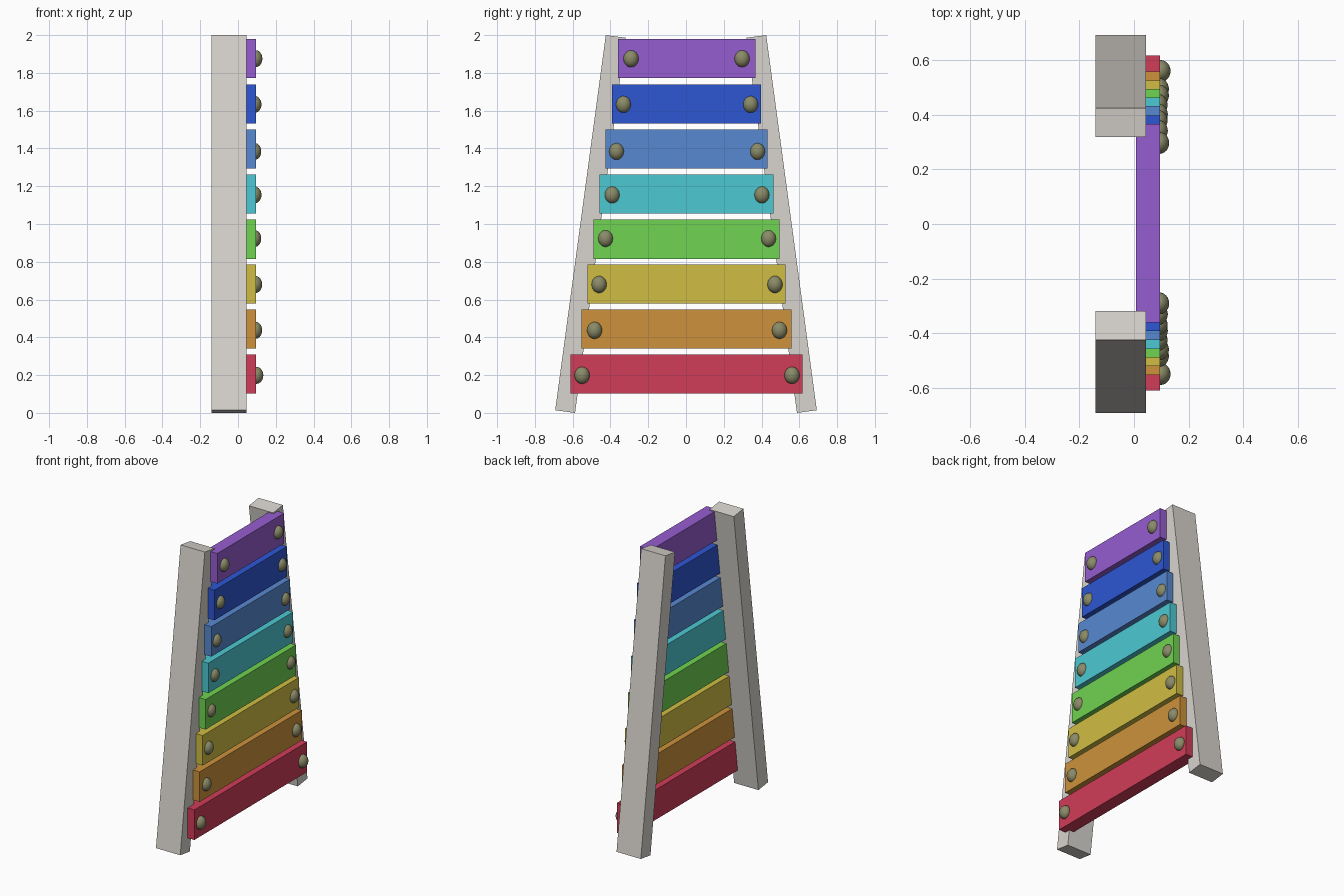
import bpy, bmesh, math
from mathutils import Matrix

if "Cube" in bpy.data.objects:
    bpy.data.objects.remove(bpy.data.objects["Cube"])


def material(name, rgb):
    """Flat material from 0-255 sRGB values."""
    m = bpy.data.materials.new(name)
    lin = [((c / 255 + 0.055) / 1.055) ** 2.4 for c in rgb]
    m.diffuse_color = (*lin, 1.0)
    m.use_nodes = True
    m.node_tree.nodes["Principled BSDF"].inputs["Base Color"].default_value = m.diffuse_color
    return m


def add_object(name, bm, mat):
    mesh = bpy.data.meshes.new(name)
    bm.to_mesh(mesh)
    bm.free()
    mesh.materials.append(mat)
    obj = bpy.data.objects.new(name, mesh)
    bpy.context.collection.objects.link(obj)
    return obj


def box(name, centre, size, mat, tilt=0.0):
    bm = bmesh.new()
    bmesh.ops.create_cube(bm, size=1.0)
    bmesh.ops.transform(bm, matrix=Matrix.Diagonal((*size, 1)), verts=bm.verts)
    obj = add_object(name, bm, mat)
    obj.location = centre
    obj.rotation_euler.x = tilt
    return obj


def knob(name, centre, radii, mat):
    bm = bmesh.new()
    bmesh.ops.create_uvsphere(bm, u_segments=24, v_segments=14, radius=1.0)
    bmesh.ops.transform(bm, matrix=Matrix.Diagonal((*radii, 1)), verts=bm.verts)
    for f in bm.faces:
        f.smooth = True
    obj = add_object(name, bm, mat)
    obj.location = centre
    return obj


rail_mat = material("pale grey", (216, 212, 206))
knob_mat = material("olive bronze", (138, 138, 104))

# Two leaning side rails
LEAN = math.radians(7.68)
for label, side in (("left", -1), ("right", 1)):
    box(label + "_rail", (-0.048, side * 0.506, 1.0), (0.185, 0.106, 2.004),
        rail_mat, side * LEAN)

# Bars, bottom to top: colour, sRGB, half width, bar z, knob z, knob y left/right, knob tip x
bars = [
    ("red", (208, 60, 88), 0.614, 0.205, 0.199, -0.550, 0.561, 0.134),
    ("orange", (205, 146, 60), 0.556, 0.445, 0.437, -0.484, 0.495, 0.128),
    ("yellow", (208, 190, 67), 0.524, 0.683, 0.680, -0.460, 0.471, 0.128),
    ("green", (112, 211, 81), 0.492, 0.919, 0.923, -0.426, 0.437, 0.123),
    ("cyan", (77, 201, 212), 0.461, 1.158, 1.154, -0.391, 0.402, 0.124),
    ("sky blue", (87, 137, 208), 0.429, 1.397, 1.384, -0.368, 0.379, 0.123),
    ("deep blue", (45, 87, 211), 0.395, 1.635, 1.633, -0.331, 0.342, 0.124),
    ("purple", (150, 93, 208), 0.364, 1.876, 1.875, -0.291, 0.297, 0.129),
]
BACK, FACE = 0.008, 0.095
for colour, rgb, half, z, kz, kl, kr, tip in bars:
    part = colour.replace(" ", "_")
    box(part + "_bar", ((BACK + FACE) / 2, 0.003, z),
        (FACE - BACK, 2 * half, 0.207), material(colour, rgb))
    # Rounded bolt heads at both ends of the bar
    for label, y in (("left", kl), ("right", kr)):
        knob(f"{part}_{label}_bolt", (tip - 0.036, y, kz), (0.036, 0.040, 0.045), knob_mat)
